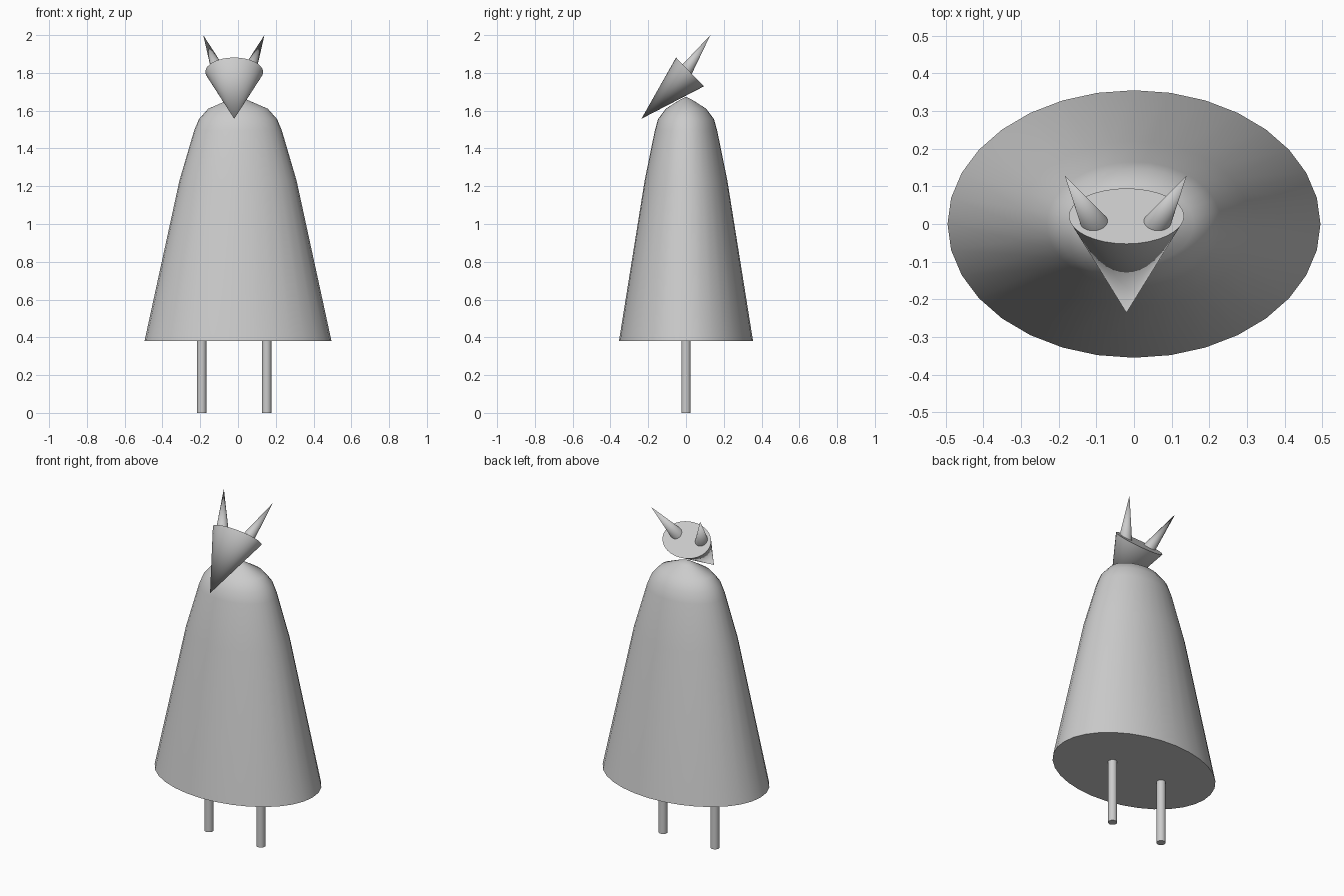
import bpy, bmesh, math
from mathutils import Vector, Matrix

if "Cube" in bpy.data.objects:
    bpy.data.objects.remove(bpy.data.objects["Cube"])

SIDES = 32
MID = -0.022  # head and legs sit slightly off the cloak's centre


def finish(bm, name):
    bmesh.ops.recalc_face_normals(bm, faces=bm.faces)
    mesh = bpy.data.meshes.new(name)
    bm.to_mesh(mesh)
    bm.free()
    ob = bpy.data.objects.new(name, mesh)
    bpy.context.collection.objects.link(ob)
    bpy.ops.object.select_all(action='DESELECT')
    ob.select_set(True)
    bpy.context.view_layer.objects.active = ob
    bpy.ops.object.shade_smooth_by_angle(angle=math.radians(40))
    return ob


def taper(name, base, tip, rx, ry, end=0.0):
    """Elliptical cone or rod from base to tip; end is the tip's relative radius."""
    base, tip = Vector(base), Vector(tip)
    z = (tip - base).normalized()
    x = (Vector((1, 0, 0)) - z * z.x).normalized()
    y = z.cross(x)
    frame = Matrix((x, y, z)).transposed().to_4x4()
    bm = bmesh.new()
    bmesh.ops.create_cone(bm, cap_ends=True, segments=SIDES, radius1=1,
                          radius2=end, depth=(tip - base).length)
    if end == 0:
        bmesh.ops.remove_doubles(bm, verts=bm.verts, dist=1e-5)
    bm.transform(Matrix.Translation((base + tip) / 2) @ frame
                 @ Matrix.Diagonal((rx, ry, 1, 1)))
    return finish(bm, name)


# Cloak: stacked elliptical rings, closed underneath and capped by a peak
profile = [(0.495, 0.355, 0.38), (0.31, 0.219, 1.23), (0.232, 0.165, 1.495),
           (0.207, 0.148, 1.555), (0.158, 0.107, 1.61), (0.05, 0.034, 1.657)]
bm = bmesh.new()
rings = []
for rx, ry, z in profile:
    rings.append([bm.verts.new((rx * math.cos(a), ry * math.sin(a), z))
                  for a in (2 * math.pi * i / SIDES for i in range(SIDES))])
peak = bm.verts.new((0, 0, 1.674))
bm.faces.new(rings[0][::-1])
for i in range(SIDES):
    j = (i + 1) % SIDES
    for lo, hi in zip(rings, rings[1:]):
        bm.faces.new((lo[i], lo[j], hi[j], hi[i]))
    bm.faces.new((rings[-1][i], rings[-1][j], peak))
finish(bm, "cloak")

# Head: flattened cone with its point forward and down
taper("head", (MID + 0.002, 0.021, 1.805), (MID + 0.002, -0.236, 1.557), 0.153, 0.106)

# Horns and legs, one pair each
for side, s in (("left", -1), ("right", 1)):
    taper(side + "_horn", (MID + s * 0.078, -0.008, 1.801),
          (MID + s * 0.162, 0.129, 2.0), 0.038, 0.038)
    x = -0.02 + s * 0.172
    taper(side + "_leg", (x, 0, 0), (x, 0, 0.42), 0.025, 0.025, 1.0)
